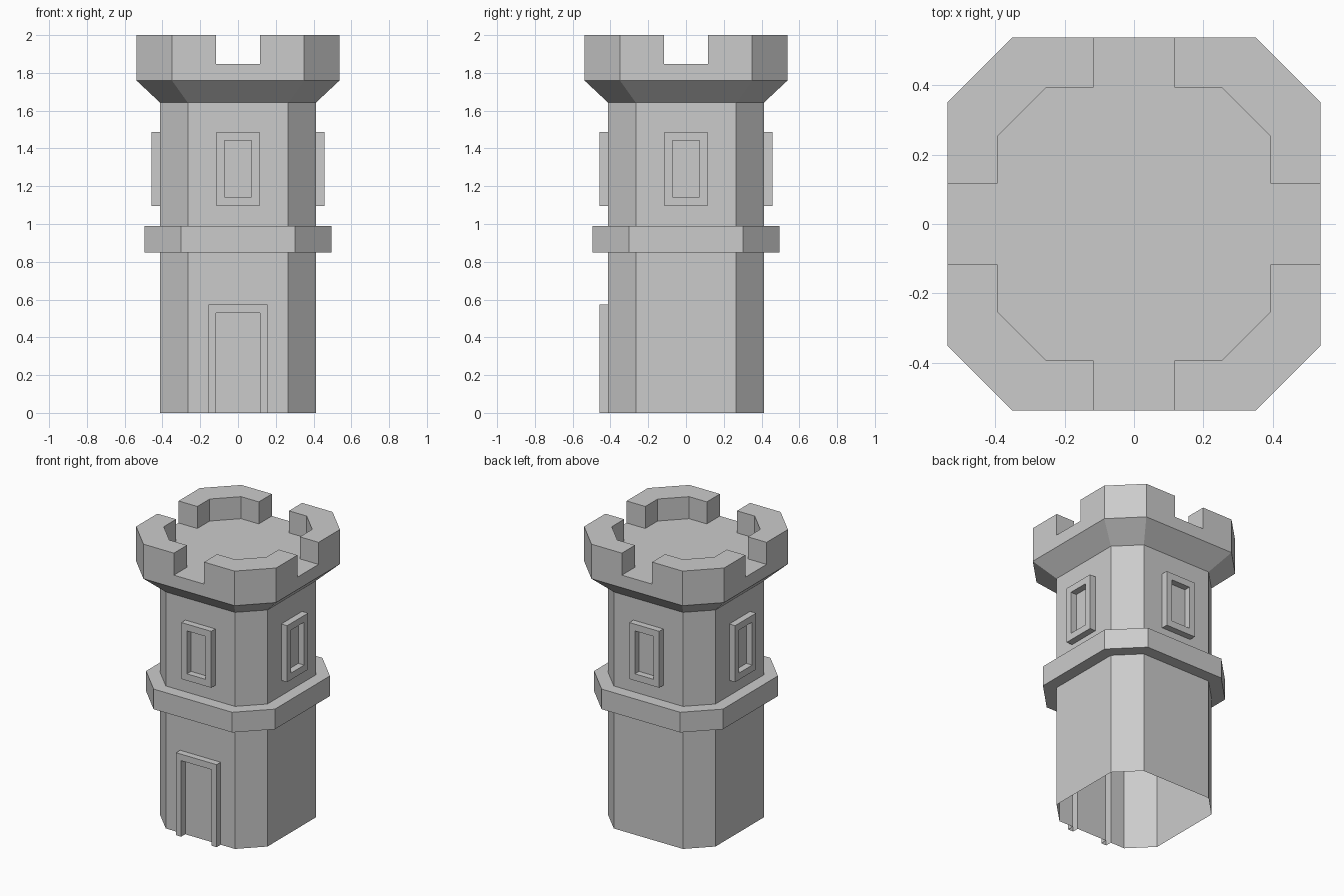
import bpy
from mathutils import Matrix
from math import pi

if "Cube" in bpy.data.objects:
    bpy.data.objects.remove(bpy.data.objects["Cube"])

BODY, BAND, TOP = (0.413, 0.266), (0.495, 0.302), (0.538, 0.35)
INNER, NOTCH = (0.394, 0.252), 0.116
Z_BAND0, Z_BAND1, Z_WALL, Z_TOP, Z_FLOOR = 0.85, 0.99, 1.643, 1.76, 1.847
FRAME_Y = 0.458


def make(name, quads, turn=0):
    """Build a flat-shaded object from polygons, turned in quarter steps about z."""
    rot = Matrix.Rotation(turn * pi / 2, 4, 'Z')
    verts, faces = [], []
    for poly in quads:
        faces.append(range(len(verts), len(verts) + len(poly)))
        verts += [rot @ Matrix.Translation(p).translation for p in poly]
    mesh = bpy.data.meshes.new(name)
    mesh.from_pydata([tuple(v) for v in verts], [], [list(f) for f in faces])
    obj = bpy.data.objects.new(name, mesh)
    bpy.context.collection.objects.link(obj)
    weld = obj.modifiers.new("weld", 'WELD')
    weld.merge_threshold = 0.0005
    return obj


def octagon(size, z):
    h, c = size
    return [(x, y, z) for x, y in ((-c, -h), (c, -h), (h, -c), (h, c),
                                   (c, h), (-c, h), (-h, c), (-h, -c))]


def loft(levels, skip=()):
    """Walls between stacked octagons; sides in skip are left open."""
    polys = []
    for (s0, z0), (s1, z1) in zip(levels, levels[1:]):
        a, b = octagon(s0, z0), octagon(s1, z1)
        for i in range(8):
            if i not in skip:
                j = (i + 1) % 8
                polys.append([a[i], a[j], b[j], b[i]])
    return polys


def framed_wall(w_out, w_in, zs, raised):
    """One front wall whose raised cells (column, row) form a frame."""
    c = BODY[1]
    xs = [-c, -w_out, -w_in, w_in, w_out, c]

    def y(i, j):
        return -FRAME_Y if (i, j) in raised else -BODY[0]

    polys = []
    for i in range(len(xs) - 1):
        for j in range(len(zs) - 1):
            x0, x1, z0, z1 = xs[i], xs[i + 1], zs[j], zs[j + 1]
            d = y(i, j)
            polys.append([(x0, d, z0), (x1, d, z0), (x1, d, z1), (x0, d, z1)])
            r, u = y(i + 1, j), y(i, j + 1)
            if r != d:
                polys.append([(x1, d, z0), (x1, r, z0), (x1, r, z1), (x1, d, z1)])
            if u != d:
                polys.append([(x0, d, z1), (x1, d, z1), (x1, u, z1), (x0, u, z1)])
    return polys


# Octagonal shaft, open underneath, with its belt and flared parapet
make("lower_shaft", loft([(BODY, 0), (BODY, Z_BAND0)], skip=(0,)))
make("belt", loft([(BODY, Z_BAND0), (BAND, Z_BAND0), (BAND, Z_BAND1), (BODY, Z_BAND1)]))
make("upper_shaft", loft([(BODY, Z_BAND1), (BODY, Z_WALL)], skip=(0, 2, 4, 6)))
make("parapet", loft([(BODY, Z_WALL), (TOP, Z_TOP), (TOP, Z_FLOOR)]))

# Front wall with door frame
make("door_wall", framed_wall(0.156, 0.116, [0, 0.528, 0.573, Z_BAND0],
                              {(1, 0), (3, 0), (1, 1), (2, 1), (3, 1)}))

# Four upper walls with window frames
ring = {(i, j) for i in (1, 2, 3) for j in (1, 2, 3)} - {(2, 2)}
window = framed_wall(0.115, 0.072, [Z_BAND1, 1.096, 1.143, 1.441, 1.488, Z_WALL], ring)
for k in range(4):
    make("window_wall", window, k)

# Corner merlons
(H, C), (h, c), n = TOP, INNER, NOTCH
outline = [(n, -H), (C, -H), (H, -C), (H, -n), (h, -n), (h, -c), (c, -h), (n, -h)]
merlon = [[(x, y, 2.0) for x, y in outline]]
for p, q in zip(outline, outline[1:] + outline[:1]):
    merlon.append([(*p, Z_FLOOR), (*q, Z_FLOOR), (*q, 2.0), (*p, 2.0)])
for k in range(4):
    make("merlon", merlon, k)

# Roof floor running out through the four gaps
edge = []
for k in range(4):
    for x, y in [(n, -H), (n, -h), (c, -h), (h, -c), (h, -n), (H, -n)]:
        for _ in range(k):
            x, y = -y, x
        edge.append((x, y, Z_FLOOR))
make("roof_floor", [edge])
